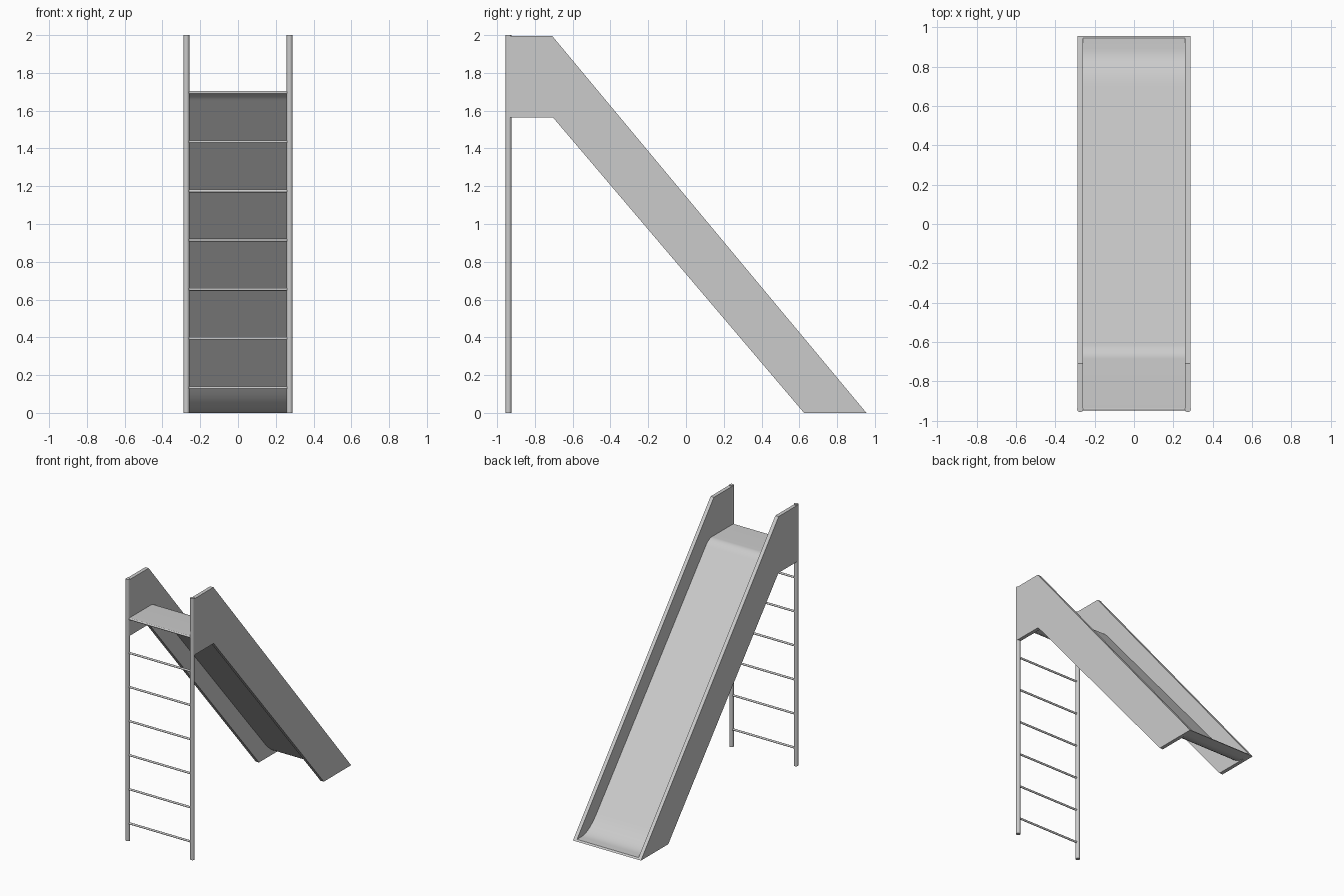
import bpy, bmesh
from mathutils import Vector

if "Cube" in bpy.data.objects:
    bpy.data.objects.remove(bpy.data.objects["Cube"])


def smooth(ob):
    bpy.ops.object.select_all(action='DESELECT')
    ob.select_set(True)
    bpy.context.view_layer.objects.active = ob
    bpy.ops.object.shade_smooth_by_angle(angle=0.52)


def extrude_profile(name, yz, x0, x1):
    """Closed (y, z) outline extruded along x."""
    bm = bmesh.new()
    face = bm.faces.new([bm.verts.new((x0, y, z)) for y, z in yz])
    new = bmesh.ops.extrude_face_region(bm, geom=[face])['geom']
    verts = [v for v in new if isinstance(v, bmesh.types.BMVert)]
    bmesh.ops.translate(bm, vec=(x1 - x0, 0, 0), verts=verts)
    bmesh.ops.recalc_face_normals(bm, faces=bm.faces)
    me = bpy.data.meshes.new(name)
    bm.to_mesh(me)
    bm.free()
    ob = bpy.data.objects.new(name, me)
    bpy.context.collection.objects.link(ob)
    return ob


def rod(name, radius, length, loc, rot=(0, 0, 0)):
    bpy.ops.mesh.primitive_cylinder_add(vertices=24, radius=radius, depth=length,
                                        location=loc, rotation=rot)
    ob = bpy.context.object
    ob.name = name
    smooth(ob)
    return ob


def bend(a, corner, b, n=10):
    """Rounded corner as a quadratic curve."""
    a, c, b = Vector(a), Vector(corner), Vector(b)
    return [a * (1 - t)**2 + c * 2 * t * (1 - t) + b * t * t
            for t in (i / n for i in range(n + 1))]


# Side panels
panel = [(-0.94, 1.995), (-0.708, 1.995), (0.955, 0.0),
         (0.625, 0.0), (-0.705, 1.565), (-0.94, 1.565)]
for side, s in (("left", -1), ("right", 1)):
    extrude_profile(side + "_panel", panel, 0.26 * s, 0.288 * s)
    # Ladder posts
    rod(side + "_post", 0.0155, 2.0, (0.273 * s, -0.94, 1.0))

# Slide bed: platform, chute and flat run-out in one bent sheet
T = 0.012
top_z, top_y, end_y = 1.703, -0.645, 0.80
slope = (top_z - T) / (end_y - top_y)
upper = [Vector((-0.94, top_z))]
upper += bend((-0.685, top_z), (top_y, top_z), (-0.61, top_z - 0.035 * slope))
upper += bend((0.70, T + 0.10 * slope), (end_y, T), (0.89, T))
upper += [Vector((0.945, T))]
lower = []
for i, p in enumerate(upper):
    d = (upper[min(i + 1, len(upper) - 1)] - upper[max(i - 1, 0)]).normalized()
    lower.append(p + Vector((d.y, -d.x)) * T)
lower[-1] = Vector((0.955, 0.0))
bed = extrude_profile("slide_bed", [tuple(p) for p in upper + lower[::-1]], -0.262, 0.262)
smooth(bed)

# Ladder rungs
for i in range(7):
    rod("rung_%d" % (i + 1), 0.0075, 0.53, (0, -0.94, 0.133 + 0.2605 * i), (0, 1.5708, 0))
